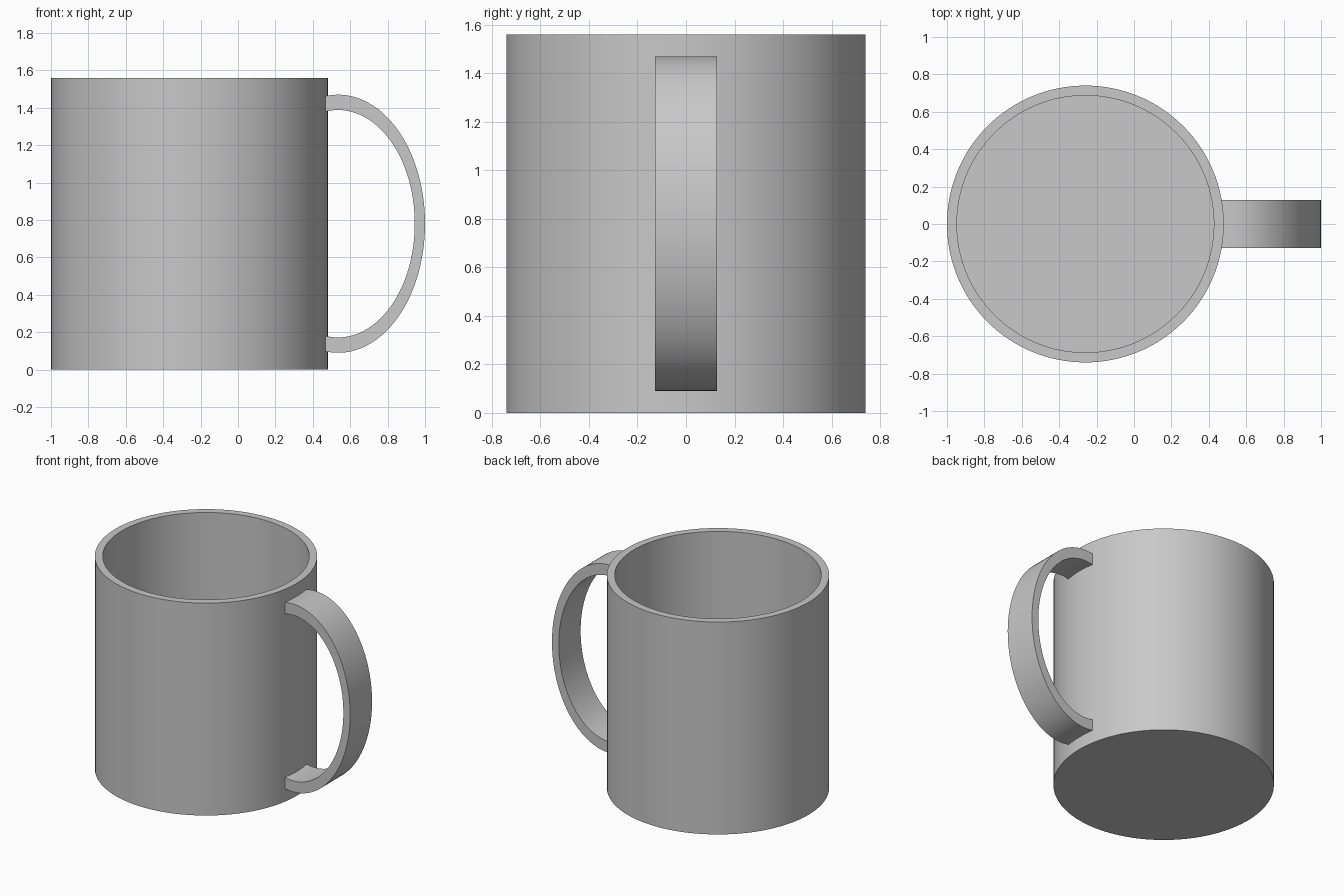
import bpy, bmesh, math

cube = bpy.data.objects.get("Cube")
if cube:
    bpy.data.objects.remove(cube)

grey = bpy.data.materials.new("ceramic_grey")
grey.use_nodes = True
colour = (0.58, 0.58, 0.58, 1)
grey.diffuse_color = colour
grey.node_tree.nodes["Principled BSDF"].inputs["Base Color"].default_value = colour


def finish(name, bm):
    """Turn a bmesh into a smooth-shaded object that keeps its sharp edges."""
    bmesh.ops.recalc_face_normals(bm, faces=bm.faces)
    mesh = bpy.data.meshes.new(name)
    bm.to_mesh(mesh)
    bm.free()
    mesh.materials.append(grey)
    obj = bpy.data.objects.new(name, mesh)
    bpy.context.collection.objects.link(obj)
    bpy.ops.object.select_all(action="DESELECT")
    obj.select_set(True)
    bpy.context.view_layer.objects.active = obj
    bpy.ops.object.shade_smooth_by_angle(angle=math.radians(30))
    return obj


# Mug body: wall and floor profile spun around the cup's axis
RADIUS, INNER, HEIGHT, FLOOR, AXIS_X = 0.74, 0.687, 1.56, 0.055, -0.26
bm = bmesh.new()
profile = [(0, 0), (RADIUS, 0), (RADIUS, HEIGHT), (INNER, HEIGHT), (INNER, FLOOR), (0, FLOOR)]
verts = [bm.verts.new((r, 0, z)) for r, z in profile]
edges = [bm.edges.new(pair) for pair in zip(verts, verts[1:])]
bmesh.ops.spin(bm, geom=verts + edges, cent=(0, 0, 0), axis=(0, 0, 1),
               angle=math.tau, steps=128)
bmesh.ops.remove_doubles(bm, verts=bm.verts, dist=1e-4)
body = finish("mug_body", bm)
body.location.x = AXIS_X

# Handle: flat band along an elliptical arc, its ends buried in the wall
CENTRE_X, CENTRE_Z, END_X, HALF_WIDTH, STEPS = 0.535, 0.78, 0.45, 0.127, 64


def arc(rx, rz):
    limit = math.acos((END_X - CENTRE_X) / rx)
    angles = [limit * (1 - 2 * i / STEPS) for i in range(STEPS + 1)]
    return [(CENTRE_X + rx * math.cos(a), CENTRE_Z + rz * math.sin(a)) for a in angles]


bm = bmesh.new()
rings = []
for (ox, oz), (ix, iz) in zip(arc(0.465, 0.69), arc(0.41, 0.608)):
    corners = [(ox, -HALF_WIDTH, oz), (ox, HALF_WIDTH, oz),
               (ix, HALF_WIDTH, iz), (ix, -HALF_WIDTH, iz)]
    rings.append([bm.verts.new(c) for c in corners])
for a, b in zip(rings, rings[1:]):
    for i in range(4):
        j = (i + 1) % 4
        bm.faces.new((a[i], a[j], b[j], b[i]))
bm.faces.new(rings[0])
bm.faces.new(rings[-1])
finish("handle", bm)
